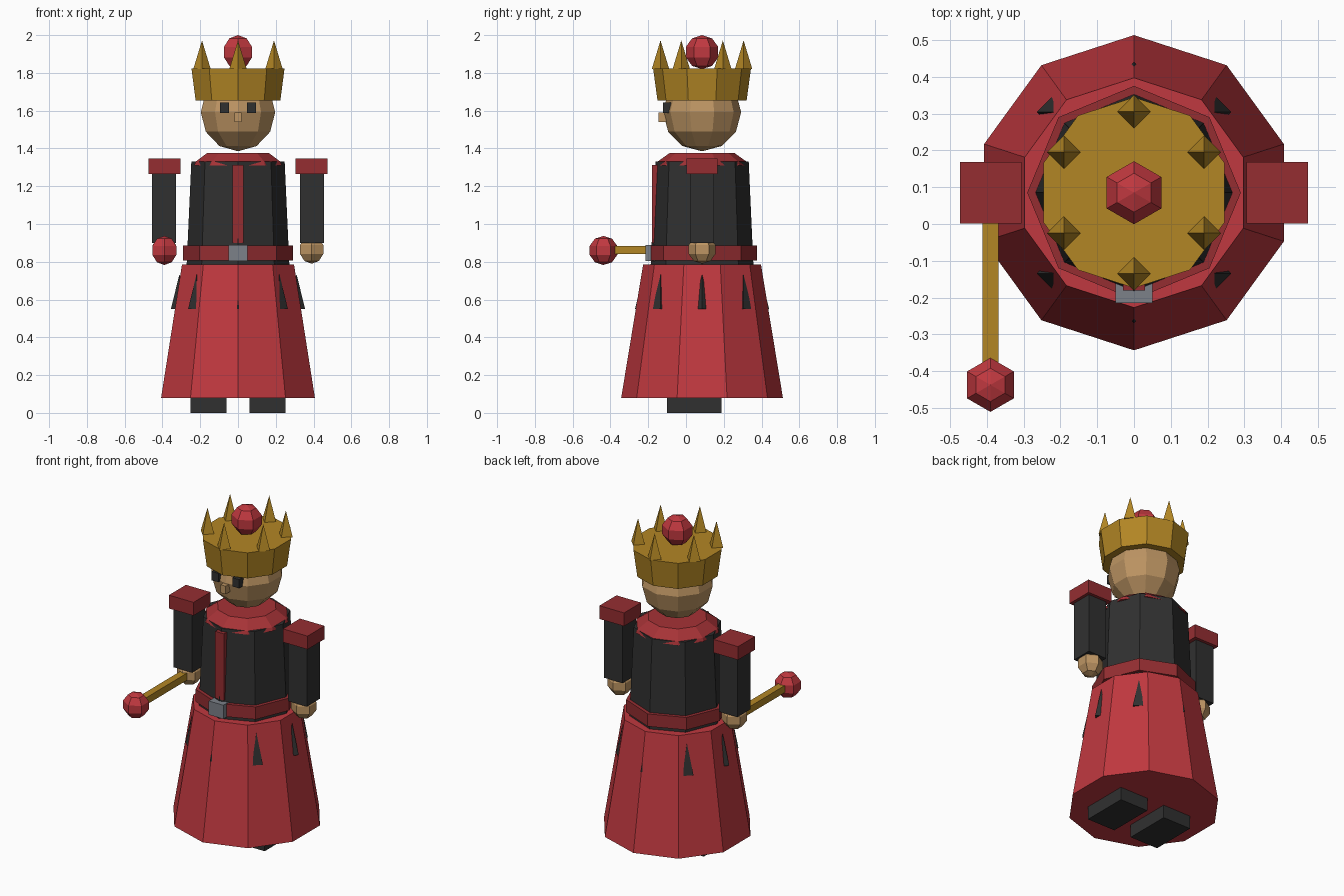
import bpy, bmesh
from math import sin, cos, pi, radians

if "Cube" in bpy.data.objects:
    bpy.data.objects.remove(bpy.data.objects["Cube"], do_unlink=True)

MID = 0.085  # depth of the body's axis


def material(name, rgb):
    m = bpy.data.materials.new(name)
    m.use_nodes = True
    m.diffuse_color = (*rgb, 1)
    m.node_tree.nodes["Principled BSDF"].inputs["Base Color"].default_value = (*rgb, 1)
    return m


RED = material("bright red", (0.53, 0.04, 0.05))
DARK_RED = material("dark red", (0.30, 0.027, 0.031))
COLLAR = material("collar red", (0.38, 0.032, 0.037))
BLACK = material("charcoal", (0.03, 0.03, 0.03))
GOLD = material("gold", (0.45, 0.24, 0.018))
SKIN = material("skin", (0.51, 0.30, 0.125))
STEEL = material("steel grey", (0.20, 0.22, 0.25))


def finish(name, bm, mat):
    bmesh.ops.recalc_face_normals(bm, faces=bm.faces)
    mesh = bpy.data.meshes.new(name)
    bm.to_mesh(mesh)
    bm.free()
    mesh.materials.append(mat)
    obj = bpy.data.objects.new(name, mesh)
    bpy.context.collection.objects.link(obj)
    return obj


def lathe(name, mat, sides, profile, x=0, y=MID):
    """Faceted solid of revolution; profile is (radius, height) from bottom to top."""
    bm = bmesh.new()
    rings = []
    for r, z in profile:
        if r < 1e-4:
            rings.append([bm.verts.new((x, y, z))])
        else:
            angles = [pi / 2 + 2 * pi * k / sides for k in range(sides)]
            rings.append([bm.verts.new((x + r * cos(a), y + r * sin(a), z)) for a in angles])
    for low, high in zip(rings, rings[1:]):
        for k in range(sides):
            j = (k + 1) % sides
            quad = [low[k % len(low)], low[j % len(low)], high[j % len(high)], high[k % len(high)]]
            bm.faces.new(list(dict.fromkeys(quad)))
    for ring in (rings[0], rings[-1]):
        if len(ring) > 2:
            bm.faces.new(ring)
    return finish(name, bm, mat)


def ball(name, mat, sides, rings, r, x, y, z):
    steps = [pi * i / rings for i in range(rings + 1)]
    return lathe(name, mat, sides, [(r * sin(t), z - r * cos(t)) for t in steps], x, y)


def box(name, mat, xs, ys, zs):
    bm = bmesh.new()
    bmesh.ops.create_cube(bm, size=1)
    for v in bm.verts:
        v.co = [a + (c + 0.5) * (b - a) for c, (a, b) in zip(v.co, (xs, ys, zs))]
    return finish(name, bm, mat)


# Robe, coat, belt and collar
lathe("skirt", RED, 10, [(0.428, 0.08), (0.312, 0.785)])
lathe("coat", BLACK, 8, [(0.272, 0.78), (0.247, 1.33)])
lathe("belt", DARK_RED, 8, [(0.29, 0.808), (0.29, 0.885)])
lathe("collar", COLLAR, 10, [(0.243, 1.31), (0.236, 1.33), (0.17, 1.377)])
box("coat_stripe", DARK_RED, (-0.03, 0.03), (-0.18, -0.13), (0.9, 1.312))
box("belt_buckle", STEEL, (-0.05, 0.05), (-0.214, -0.16), (0.805, 0.89))

# Dark spots set into the skirt
for i in range(8):
    a = i * pi / 4
    lathe("skirt_spot", BLACK, 4, [(0.045, 0.55), (0, 0.735)],
          0.31 * cos(a), MID + 0.31 * sin(a))

# Head and face
ball("head", SKIN, 10, 6, 0.207, 0, MID, 1.592)
box("nose", SKIN, (-0.018, 0.018), (-0.146, -0.09), (1.54, 1.59))

# Parts in left and right pairs
for side, s in (("left", 1), ("right", -1)):
    def span(a, b):
        return sorted((s * a, s * b))
    box(side + "_eye", BLACK, span(0.048, 0.094), (-0.123, -0.08), (1.588, 1.642))
    box(side + "_arm", BLACK, span(0.328, 0.455), (MID - 0.064, MID + 0.064), (0.9, 1.28))
    box(side + "_shoulder_pad", DARK_RED, span(0.305, 0.473),
        (MID - 0.083, MID + 0.083), (1.265, 1.347))
    ball(side + "_hand", SKIN, 6, 5, 0.075, s * 0.39, MID, 0.865)
    box(side + "_foot", BLACK, span(0.06, 0.252), (-0.1, 0.187), (0, 0.1))

# Crown with six points and a jewel
lathe("crown", GOLD, 10, [(0.236, 1.655), (0.259, 1.823)])
for i in range(6):
    a = radians(30 + 60 * i)
    lathe("crown_point", GOLD, 4, [(0.046, 1.82), (0, 1.972)],
          0.22 * cos(a), MID + 0.22 * sin(a))
ball("crown_jewel", RED, 6, 5, 0.09, 0, MID, 1.91)

# Sceptre held forward in the right hand
box("sceptre_rod", GOLD, (-0.412, -0.368), (-0.42, MID), (0.84, 0.884))
ball("sceptre_jewel", RED, 6, 5, 0.077, -0.39, -0.437, 0.86)
